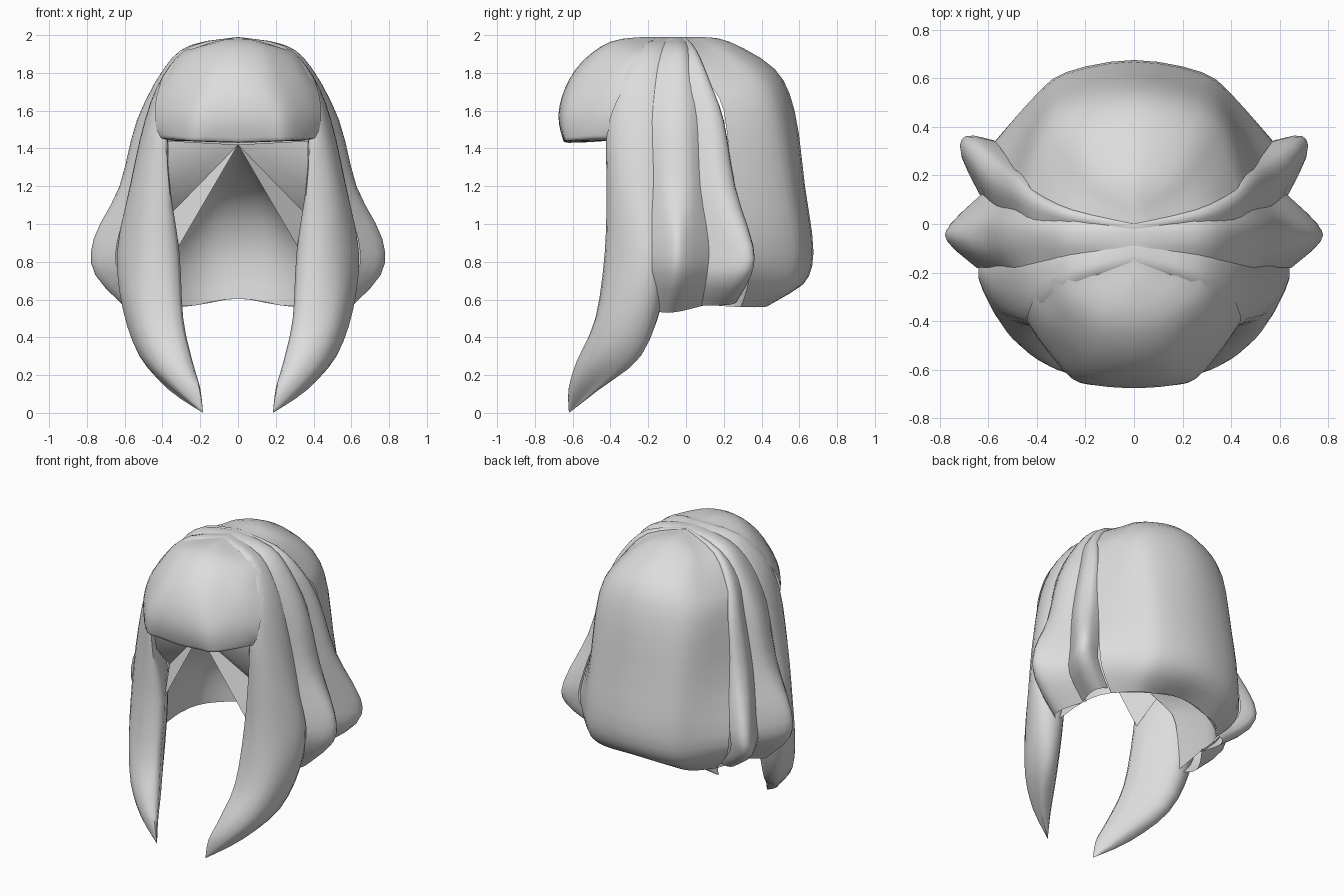
import bpy, bmesh
from mathutils import Vector

hair = bpy.data.materials.new("light grey hair")
hair.diffuse_color = (0.72, 0.72, 0.72, 1)


def spline(pts, steps, before=None, after=None, closed=False):
    """Smooth curve through the points."""
    n = len(pts)
    if closed:
        p = [pts[-1]] + pts + pts[:2]
    else:
        p = [before or pts[0]] + pts + [after or pts[-1]]
    out = []
    for i in range(1, len(p) - 2):
        a, b, c, d = p[i - 1:i + 3]
        for s in range(steps):
            t = s / steps
            out.append(b + (c - a) * (t / 2) + (2 * a - 5 * b + 4 * c - d) * (t * t / 2)
                       + (3 * b - a - 3 * c + d) * (t ** 3 / 2))
    if not closed:
        out.append(pts[n - 1].copy())
    return out


def finish(name, bm, inward=False):
    bmesh.ops.remove_doubles(bm, verts=bm.verts, dist=0.0005)
    bmesh.ops.recalc_face_normals(bm, faces=bm.faces)
    mid = Vector((0, 0, 1.1))
    facing = sum(f.normal.dot(f.calc_center_median() - mid) * f.calc_area() for f in bm.faces)
    if (facing < 0) != inward:
        bmesh.ops.reverse_faces(bm, faces=bm.faces)
    me = bpy.data.meshes.new(name)
    bm.to_mesh(me)
    bm.free()
    me.materials.append(hair)
    ob = bpy.data.objects.new(name, me)
    bpy.context.collection.objects.link(ob)
    m = ob.modifiers.new("mirror", 'MIRROR')
    m.use_clip = True
    bpy.ops.object.select_all(action='DESELECT')
    ob.select_set(True)
    bpy.context.view_layer.objects.active = ob
    bpy.ops.object.shade_smooth_by_angle(angle=0.9)


def lock(name, strands, tip=None, crown=True, centre=False, closed=False, inward=False):
    """Skin a sheet of hair over neighbouring strands, mirrored left to right."""
    cols = []
    for s in strands:
        pts = [Vector(p) for p in s]
        if crown:
            pts.insert(0, Vector((0, 0.5 * pts[0].y - 0.03, 1.99)))
        if tip:
            pts.append(Vector(tip))
        cols.append(spline(pts, 3))
    rows = []
    for r in zip(*cols):
        r = list(r)
        before = Vector((-r[1].x, r[1].y, r[1].z)) if centre else None
        rows.append(spline(r, 3, before=before, closed=closed))
    bm = bmesh.new()
    grid = [[bm.verts.new(p) for p in r] for r in rows]
    n = len(grid[0])
    for a, b in zip(grid, grid[1:]):
        for i in range(n if closed else n - 1):
            j = (i + 1) % n
            bm.faces.new((a[i], a[j], b[j], b[i]))
    finish(name, bm, inward)


# Back curtain, from the centre line to the side, tucked under at the bottom
lock("back_hair", [
    [(0, .23, 1.965), (0, .47, 1.82), (0, .575, 1.6), (0, .63, 1.2), (0, .675, .85), (0, .62, .68), (0, .46, .605)],
    [(.14, .19, 1.945), (.24, .4, 1.8), (.27, .51, 1.6), (.275, .58, 1.2), (.28, .625, .85), (.27, .58, .67), (.22, .44, .57)],
    [(.2, .12, 1.925), (.34, .27, 1.77), (.39, .39, 1.6), (.4, .47, 1.2), (.41, .525, .85), (.39, .5, .67), (.33, .4, .56)],
    [(.26, .05, 1.91), (.4, .12, 1.75), (.46, .2, 1.6), (.52, .25, 1.2), (.57, .34, .85), (.54, .33, .69), (.43, .29, .56)],
], centre=True)

# Rear side lock
lock("rear_side_lock", [
    [(.25, .06, 1.9), (.39, .13, 1.74), (.45, .2, 1.55), (.51, .26, 1.2), (.57, .34, .9), (.57, .33, .74), (.44, .27, .6)],
    [(.26, .055, 1.92), (.41, .12, 1.76), (.49, .19, 1.55), (.57, .25, 1.2), (.68, .355, .88), (.67, .345, .73), (.5, .26, .58)],
    [(.27, .03, 1.925), (.42, .08, 1.77), (.51, .13, 1.55), (.6, .17, 1.2), (.7, .28, .88), (.69, .26, .71), (.52, .2, .57)],
    [(.27, 0, 1.91), (.41, .01, 1.76), (.48, .03, 1.55), (.55, .04, 1.2), (.6, .08, .9), (.6, .07, .72), (.48, .06, .57)],
])

# Middle side lock, the widest one
lock("middle_side_lock", [
    [(.25, .02, 1.92), (.39, .05, 1.75), (.48, .07, 1.55), (.55, .09, 1.2), (.61, .13, .9), (.61, .12, .72), (.47, .1, .57)],
    [(.25, -.02, 1.945), (.39, -.01, 1.82), (.53, 0, 1.55), (.62, .01, 1.2), (.74, .0, .92), (.735, 0, .73), (.55, -.02, .54)],
    [(.25, -.08, 1.945), (.39, -.08, 1.82), (.53, -.09, 1.55), (.62, -.1, 1.2), (.755, -.07, .92), (.745, -.08, .73), (.56, -.1, .53)],
    [(.25, -.13, 1.925), (.39, -.16, 1.78), (.49, -.18, 1.55), (.56, -.18, 1.2), (.64, -.18, .9), (.63, -.18, .74), (.49, -.17, .54)],
])

# Long front lock, a closed strand curving forward to a point
lock("front_lock", [
    [(.25, -.11, 1.92), (.39, -.14, 1.77), (.48, -.15, 1.55), (.55, -.14, 1.2), (.6, -.13, .85), (.58, -.15, .58), (.5, -.25, .3), (.36, -.47, .12)],
    [(.25, -.18, 1.94), (.4, -.24, 1.78), (.49, -.27, 1.55), (.57, -.26, 1.2), (.64, -.22, .85), (.61, -.26, .55), (.52, -.36, .3), (.36, -.5, .13)],
    [(.24, -.22, 1.94), (.38, -.32, 1.78), (.45, -.38, 1.55), (.51, -.38, 1.2), (.55, -.37, .85), (.54, -.42, .55), (.47, -.5, .3), (.34, -.58, .14)],
    [(.22, -.25, 1.92), (.34, -.36, 1.76), (.4, -.42, 1.5), (.41, -.42, 1.2), (.42, -.43, .85), (.4, -.48, .5), (.33, -.58, .27), (.25, -.62, .13)],
    [(.2, -.22, 1.9), (.32, -.32, 1.7), (.37, -.38, 1.45), (.36, -.38, 1.2), (.31, -.36, .85), (.29, -.43, .5), (.24, -.52, .27), (.2, -.6, .13)],
    [(.2, -.12, 1.9), (.36, -.14, 1.7), (.42, -.16, 1.45), (.44, -.14, 1.2), (.46, -.12, .85), (.45, -.15, .58), (.4, -.27, .3), (.28, -.48, .12)],
], tip=(.185, -.62, 0), closed=True)

# Rounded fringe, folded back underneath
lock("fringe", [
    [(0, -.4, 1.965), (0, -.55, 1.86), (0, -.64, 1.72), (0, -.675, 1.58), (0, -.655, 1.46), (0, -.62, 1.43), (0, -.42, 1.44)],
    [(.1, -.38, 1.96), (.13, -.52, 1.86), (.14, -.625, 1.72), (.15, -.665, 1.58), (.15, -.65, 1.46), (.15, -.61, 1.435), (.15, -.42, 1.44)],
    [(.18, -.33, 1.945), (.22, -.46, 1.85), (.24, -.565, 1.72), (.255, -.63, 1.58), (.255, -.63, 1.46), (.25, -.6, 1.44), (.24, -.42, 1.44)],
    [(.25, -.27, 1.925), (.33, -.38, 1.81), (.36, -.45, 1.7), (.37, -.5, 1.58), (.37, -.5, 1.47), (.36, -.48, 1.45), (.34, -.4, 1.44)],
    [(.28, -.2, 1.92), (.39, -.28, 1.78), (.43, -.35, 1.68), (.44, -.4, 1.56), (.42, -.41, 1.47), (.4, -.4, 1.45), (.36, -.38, 1.45)],
], centre=True)

# Hollow lining that rises from the lower edge to a peak under the fringe
peak = (0, -.42, 1.42)
lock("inner_lining", [
    [(0, .46, .605), (0, .47, .9), (0, .25, 1.2)],
    [(.22, .44, .57), (.2, .43, .9), (.15, .22, 1.18)],
    [(.43, .29, .56), (.4, .25, .87), (.25, 0, 1.15)],
    [(.48, .08, .57), (.44, .06, .85), (.34, -.15, 1.08)],
    [(.49, -.15, .54), (.44, -.12, .85), (.37, -.22, 1.04)],
], tip=peak, crown=False, centre=True, inward=True)

# Flat webs between the peak and the front lock
bm = bmesh.new()
top = bm.verts.new(peak)
edge = [bm.verts.new(p) for p in ((.37, -.4, 1.44), (.37, -.37, 1.2), (.37, -.22, 1.04), (.315, -.35, .88))]
for a, b in zip(edge, edge[1:]):
    bm.faces.new((top, a, b))
finish("inner_web", bm)
